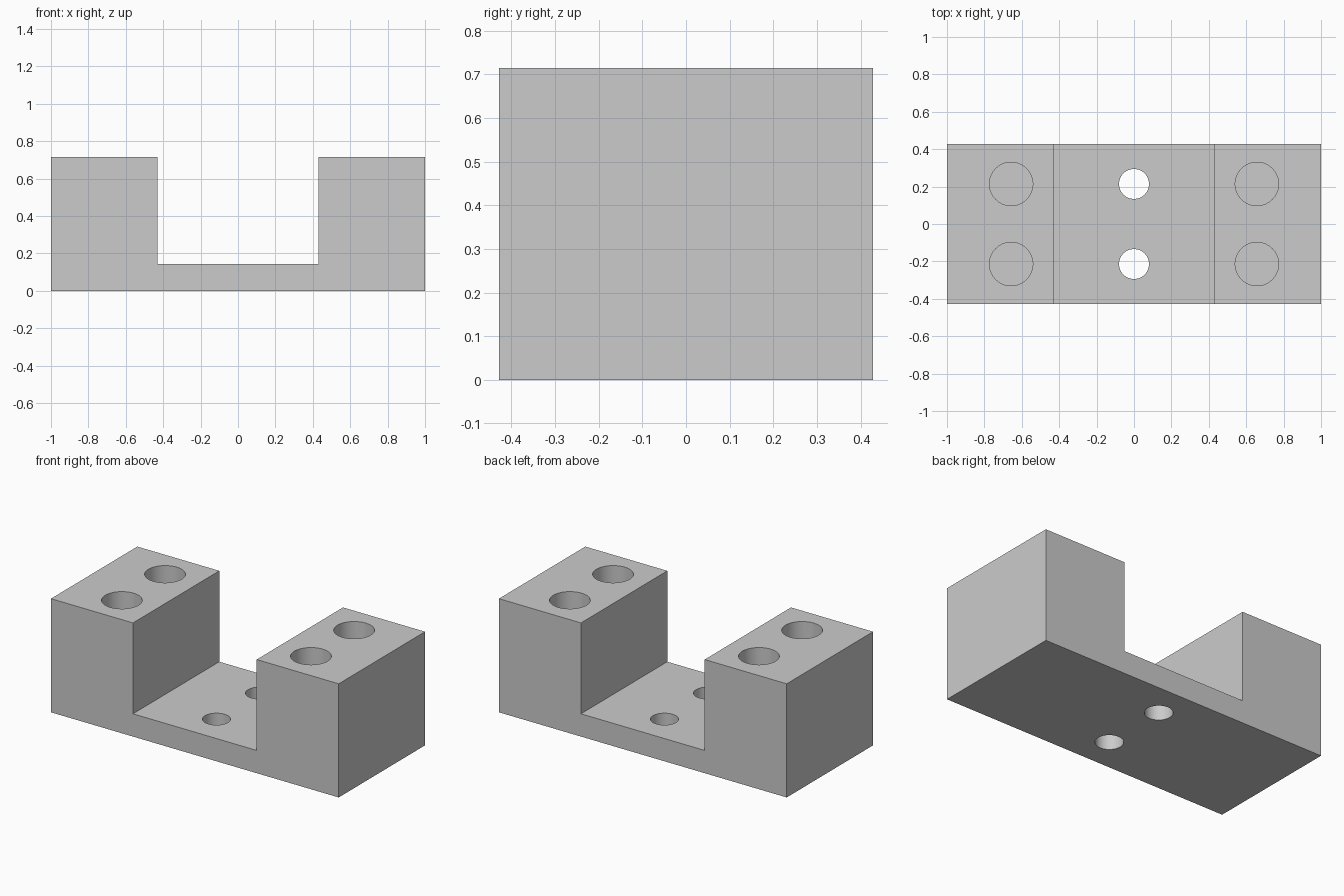
import bpy
import bmesh

LENGTH, DEPTH, HEIGHT = 2.0, 0.857, 0.714
BASE = 0.143          # thickness of the bridge between the uprights
INNER = 0.43          # inner face of each upright
HOLE_Y = 0.214

if "Cube" in bpy.data.objects:
    bpy.data.objects.remove(bpy.data.objects["Cube"], do_unlink=True)

# Single plain grey
grey = bpy.data.materials.new("light grey")
grey.use_nodes = True
colour = (0.6, 0.6, 0.6, 1)
grey.diffuse_color = colour
grey.node_tree.nodes["Principled BSDF"].inputs["Base Color"].default_value = colour

# U-shaped profile, extruded front to back
half = [(LENGTH / 2, 0), (LENGTH / 2, HEIGHT), (INNER, HEIGHT), (INNER, BASE)]
profile = half + [(-x, z) for x, z in reversed(half)]
bm = bmesh.new()
face = bm.faces.new([bm.verts.new((x, -DEPTH / 2, z)) for x, z in profile])
moved = bmesh.ops.extrude_face_region(bm, geom=[face])["geom"]
bmesh.ops.translate(bm, vec=(0, DEPTH, 0),
                    verts=[v for v in moved if isinstance(v, bmesh.types.BMVert)])
bmesh.ops.recalc_face_normals(bm, faces=bm.faces)
mesh = bpy.data.meshes.new("u_bracket")
bm.to_mesh(mesh)
bm.free()
bracket = bpy.data.objects.new("u_bracket", mesh)
bpy.context.collection.objects.link(bracket)
mesh.materials.append(grey)


def drill(name, x, y, radius, bottom, top):
    """Cut a round vertical hole in the bracket."""
    bpy.ops.mesh.primitive_cylinder_add(vertices=64, radius=radius, depth=top - bottom,
                                        location=(x, y, (top + bottom) / 2))
    cutter = bpy.context.object
    cutter.name = name
    cutter.hide_render = True
    cutter.data.materials.append(grey)
    cut = bracket.modifiers.new(name, "BOOLEAN")
    cut.operation = "DIFFERENCE"
    cut.solver = "EXACT"
    cut.object = cutter
    bpy.ops.object.select_all(action="DESELECT")
    bracket.select_set(True)
    bpy.context.view_layer.objects.active = bracket
    bpy.ops.object.modifier_apply(modifier=cut.name)
    bpy.data.objects.remove(cutter, do_unlink=True)


# Through holes in the bridge, blind holes in the uprights
for y in (-HOLE_Y, HOLE_Y):
    drill("through_hole", 0, y, 0.08, -0.1, BASE + 0.1)
    for x in (-0.657, 0.657):
        drill("blind_hole", x, y, 0.116, BASE, HEIGHT + 0.1)

bpy.ops.object.shade_smooth_by_angle()
